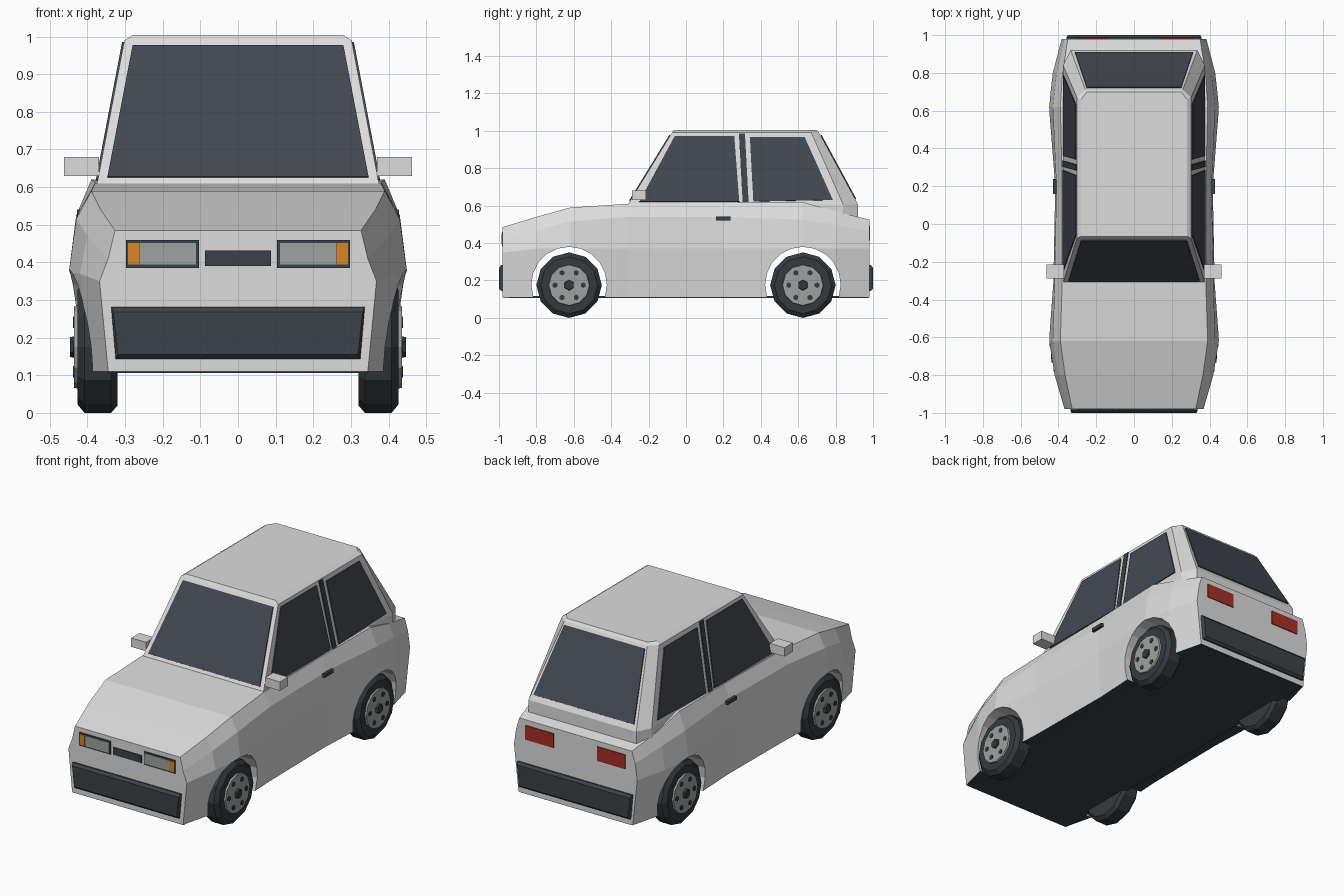
import bpy, bmesh, math
from mathutils import Vector

cube = bpy.data.objects.get("Cube")
if cube:
    bpy.data.objects.remove(cube, do_unlink=True)


def material(name, r, g, b):
    m = bpy.data.materials.new(name)
    m.use_nodes = True
    m.diffuse_color = (r, g, b, 1)
    bsdf = next(n for n in m.node_tree.nodes if n.type == 'BSDF_PRINCIPLED')
    bsdf.inputs["Base Color"].default_value = (r, g, b, 1)
    bsdf.inputs["Roughness"].default_value = 0.7
    return m


PAINT = material("body_grey", 0.72, 0.72, 0.72)
GLASS = material("window_glass", 0.055, 0.063, 0.08)
TRIM = material("dark_trim", 0.045, 0.055, 0.063)
TYRE = material("tyre_rubber", 0.035, 0.042, 0.048)
METAL = material("lamp_and_hub_grey", 0.34, 0.37, 0.355)
AMBER = material("indicator_amber", 0.68, 0.24, 0.02)
RED = material("tail_red", 0.38, 0.03, 0.018)


def loft(name, rings, mat):
    """Skin equal-sized closed rings and cap both ends."""
    bm = bmesh.new()
    rows = [[bm.verts.new(p) for p in ring] for ring in rings]
    n = len(rows[0])
    for a, b in zip(rows, rows[1:]):
        for i in range(n):
            j = (i + 1) % n
            bm.faces.new((a[i], a[j], b[j], b[i]))
    bm.faces.new(rows[0])
    bm.faces.new(rows[-1])
    bmesh.ops.recalc_face_normals(bm, faces=bm.faces)
    mesh = bpy.data.meshes.new(name)
    bm.to_mesh(mesh)
    bm.free()
    mesh.materials.append(mat)
    ob = bpy.data.objects.new(name, mesh)
    bpy.context.collection.objects.link(ob)
    return ob


def panel(name, pts, push, mat):
    """Flat plate: an outline pushed outward."""
    push = Vector(push)
    pts = [Vector(p) for p in pts]
    return loft(name, [[p - push * 0.3 for p in pts], [p + push for p in pts]], mat)


def box(name, lo, hi, mat):
    (a, b, c), (d, e, f) = lo, hi
    return loft(name, [[(a, b, z), (d, b, z), (d, e, z), (a, e, z)] for z in (c, f)], mat)


def disc(name, profile, y, z, sides, mat, s=1):
    """Turn (radius, x) steps about an axis along x."""
    step = math.tau / sides
    return loft(name, [[(s * x, y + r * math.sin(i * step), z - r * math.cos(i * step))
                        for i in range(sides)] for r, x in profile], mat)


# Lower body: y, then half width at sill, waist, shoulder, top, then the two upper heights
SECTIONS = [
    (-0.98, .345, .368, .345, .327, .41, .485),
    (-0.80, .39, .42, .40, .365, .47, .54),
    (-0.62, .42, .45, .43, .39, .515, .59),
    (-0.31, .405, .427, .42, .38, .54, .61),
    (0.20, .40, .417, .411, .38, .54, .615),
    (0.62, .42, .45, .43, .39, .525, .62),
    (0.80, .40, .43, .41, .378, .50, .57),
    (0.98, .355, .383, .37, .35, .46, .525),
]
SILL, WAIST = 0.11, 0.37
AXLES = (-0.625, 0.625)
rings = []
for y, sill, waist, shoulder, top, zs, zt in SECTIONS:
    half = [(sill, SILL), (waist, min(WAIST, zs - 0.06)), (shoulder, zs), (top, zt)]
    rings.append([(x, y, z) for x, z in half] + [(-x, y, z) for x, z in reversed(half)])
body = loft("lower_body", rings, PAINT)

# Wheel arches cut straight through
for y in AXLES:
    cutter = disc("arch_cutter", [(0.202, -0.6), (0.202, 0.6)], y, 0.178, 20, PAINT)
    cutter.hide_render = True
    mod = body.modifiers.new("arch", 'BOOLEAN')
    mod.object = cutter
    mod.operation = 'DIFFERENCE'
    mod.solver = 'EXACT'
    bpy.context.view_layer.objects.active = body
    bpy.ops.object.modifier_apply(modifier=mod.name)
    bpy.data.objects.remove(cutter, do_unlink=True)

# Dark underside
while len(body.data.materials) > 1:
    body.data.materials.pop()
body.data.materials.append(TRIM)
for f in body.data.polygons:
    f.material_index = 1 if f.normal.z < -0.9 and f.center.z < SILL + 0.01 else 0
box("floor", (-.345, -.975, .106), (.345, .975, .116), TRIM)


# Cabin with chamfered rear corners
def cabin_ring(z, x, front, side_end, rear_x, rear):
    right = [(x, front, z), (x, side_end, z), (rear_x, rear, z)]
    return right + [(-a, b, c) for a, b, c in reversed(right)]


loft("cabin", [
    cabin_ring(.50, .375, -.31, .84, .335, .92),
    cabin_ring(.607, .375, -.31, .84, .335, .92),
    cabin_ring(.99, .302, -.075, .67, .258, .712),
    cabin_ring(1.004, .28, -.065, .66, .25, .70),
], PAINT)


# Cabin wall positions at a height
def side_x(z):
    return .375 - (z - .607) * .073 / .383


def front_y(z):
    return -.31 + (z - .607) * .235 / .383


def rear_y(z):
    return .92 - (z - .607) * .208 / .383


panel("windscreen", [(x, front_y(z), z) for x, z in
      ((-.347, .625), (.347, .625), (.28, .975), (-.28, .975))], (0, -.005, .003), GLASS)
panel("rear_window", [(x, rear_y(z), z) for x, z in
      ((-.312, .635), (.312, .635), (.25, .975), (-.25, .975))], (0, .005, .003), GLASS)

SIDE_GLASS = {
    "front_side_window": ((-.25, .62), (.285, .62), (.258, .972), (-.06, .972)),
    "door_pillar": ((.303, .615), (.335, .615), (.315, .985), (.283, .985)),
    "rear_side_window": ((.36, .622), (.785, .63), (.635, .965), (.342, .965)),
}
for side, s in (("left", 1), ("right", -1)):
    for name, outline in SIDE_GLASS.items():
        panel(f"{side}_{name}", [(s * side_x(z), y, z) for y, z in outline],
              (s * .005, 0, .001), TRIM if "pillar" in name else GLASS)

    # Mirror and door handle
    box(f"{side}_mirror", (s * .37, -.288, .63), (s * .462, -.215, .68), PAINT)
    box(f"{side}_door_handle", (s * .40, .16, .522), (s * .428, .238, .541), TRIM)

    # Lamps: x range, z range, plate depth
    def lamp(name, x0, x1, z0, z1, y, depth, mat):
        panel(f"{side}_{name}", [(s * x0, y, z0), (s * x1, y, z0), (s * x1, y, z1), (s * x0, y, z1)],
              (0, depth, 0), mat)

    lamp("headlamp_frame", .104, .298, .385, .46, -.98, -.004, TRIM)
    lamp("headlamp", .111, .261, .394, .452, -.98, -.007, METAL)
    lamp("indicator", .262, .292, .394, .452, -.98, -.007, AMBER)
    lamp("tail_lamp", .135, .31, .415, .495, .98, .005, RED)

    # Wheels
    for end, y in zip(("front", "rear"), AXLES):
        tag = f"{side}_{end}"
        disc(f"{tag}_tyre", [(.155, .32), (.175, .337), (.175, .408), (.152, .427), (.11, .427)],
             y, .175, 12, TYRE, s)
        disc(f"{tag}_hub", [(.112, .42), (.108, .436)], y, .175, 12, METAL, s)
        disc(f"{tag}_hub_cap", [(.03, .43), (.026, .447)], y, .175, 6, TYRE, s)
        for i in range(6):
            a = math.tau * i / 6 + math.pi / 6
            disc(f"{tag}_hub_hole", [(.015, .43), (.015, .439)], y + .076 * math.sin(a),
                 .175 + .076 * math.cos(a), 6, TYRE, s)

# Grille and bumpers
panel("grille", [(-.088, -.98, .39), (.088, -.98, .39), (.088, -.98, .432), (-.088, -.98, .432)],
      (0, -.005, 0), TRIM)
for name, s, w in (("front_bumper", -1, .337), ("rear_bumper", 1, .357)):
    loft(name, [
        [(-w + .012, s * .97, .143), (w - .012, s * .97, .143), (w, s * .97, .282), (-w, s * .97, .282)],
        [(-w + .012, s * .988, .143), (w - .012, s * .988, .143), (w, s * .988, .282), (-w, s * .988, .282)],
        [(-w + .018, s, .155), (w - .018, s, .155), (w - .006, s, .268), (-w + .006, s, .268)],
    ], TRIM)
